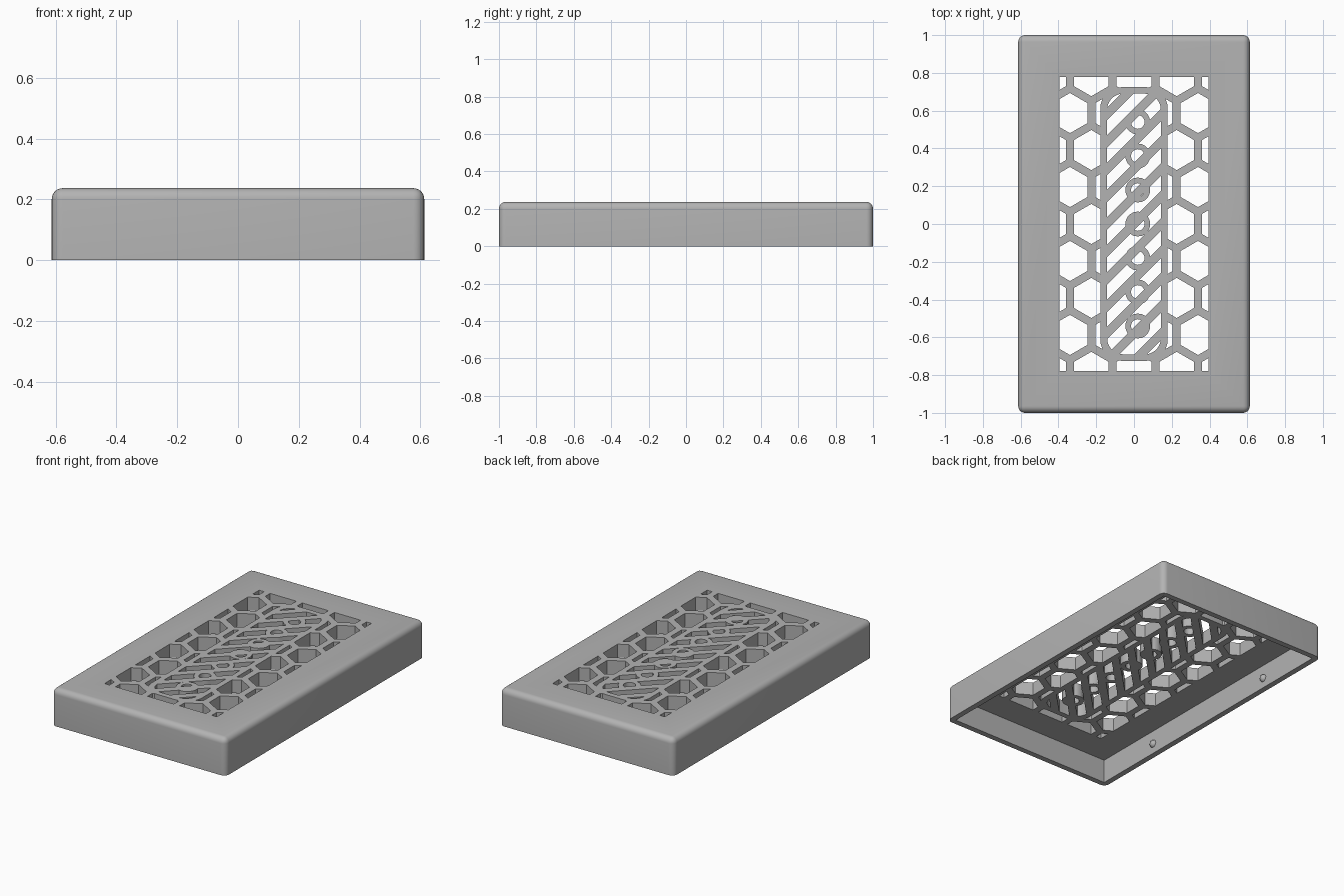
import bpy, bmesh, math
from mathutils import Matrix, Vector

if "Cube" in bpy.data.objects:
    bpy.data.objects.remove(bpy.data.objects["Cube"], do_unlink=True)

W, L, H = 1.226, 2.0, 0.237        # outer size
WALL, CEILING = 0.036, 0.152       # wall thickness, underside of the top plate
OPEN_X, OPEN_Y = 0.395, 0.777      # half size of the vent
PITCH, BAR = 0.226, 0.042          # honeycomb pitch and bar width

grey = bpy.data.materials.new("plain grey")
grey.use_nodes = True
colour = (0.45, 0.45, 0.45, 1)
grey.diffuse_color = colour
grey.node_tree.nodes["Principled BSDF"].inputs["Base Color"].default_value = colour


def to_object(name, bm):
    bmesh.ops.recalc_face_normals(bm, faces=bm.faces)
    mesh = bpy.data.meshes.new(name)
    bm.to_mesh(mesh)
    bm.free()
    mesh.materials.append(grey)
    ob = bpy.data.objects.new(name, mesh)
    bpy.context.collection.objects.link(ob)
    return ob


def add_box(bm, size, centre, turn=0.0):
    m = (Matrix.Translation(centre) @ Matrix.Rotation(turn, 4, 'Z')
         @ Matrix.Diagonal((*size, 1)))
    return bmesh.ops.create_cube(bm, size=1, matrix=m)["verts"]


def box(name, size, centre):
    bm = bmesh.new()
    add_box(bm, size, centre)
    return to_object(name, bm)


def rounded_slab(name, half_x, half_y, radius, z0, z1):
    bm = bmesh.new()
    add_box(bm, (2 * half_x, 2 * half_y, z1 - z0), (0, 0, (z0 + z1) / 2))
    upright = [e for e in bm.edges
               if abs(e.verts[0].co.z - e.verts[1].co.z) > 0.01]
    bmesh.ops.bevel(bm, geom=upright, offset=radius, segments=8,
                    profile=0.5, affect='EDGES')
    return to_object(name, bm)


def combine(target, tool, operation='DIFFERENCE'):
    mod = target.modifiers.new("combine", 'BOOLEAN')
    mod.operation, mod.solver, mod.object = operation, 'EXACT', tool
    bpy.context.view_layer.objects.active = target
    bpy.ops.object.modifier_apply(modifier=mod.name)
    bpy.data.objects.remove(tool, do_unlink=True)


# Outer case: rounded uprights and top rim, hollow from below
bm = bmesh.new()
add_box(bm, (W, L, H), (0, 0, H / 2))
rim = [e for e in bm.edges if max(v.co.z for v in e.verts) > H / 2]
bmesh.ops.bevel(bm, geom=rim, offset=0.036, segments=6, profile=0.5,
                affect='EDGES')
cover = to_object("vented_cover", bm)
combine(cover, box("cavity", (W - 2 * WALL, L - 2 * WALL, CEILING * 2), (0, 0, 0)))

# Honeycomb holes, trimmed to the vent and kept clear of the central frame
bm = bmesh.new()
row_step = PITCH * math.sqrt(3) / 2
for row in range(-4, 5):
    for col in range(-3, 4):
        x = (col + 0.5 * (row % 2)) * PITCH
        bmesh.ops.create_cone(
            bm, cap_ends=True, segments=6, depth=0.3,
            radius1=(PITCH - BAR) / math.sqrt(3),
            radius2=(PITCH - BAR) / math.sqrt(3),
            matrix=Matrix.Translation((x, row * row_step, 0.2)))
# Stand each hexagon on a point
first = bm.verts[:][0:6] if bm.verts else []
to_point = min((abs(v.co.x - w.co.x) for v in first for w in first if v != w
                and abs(v.co.y - w.co.y) < 1e-4 and abs(v.co.z - w.co.z) > 0.1),
               default=0)
honeycomb = to_object("honeycomb_holes", bm)
combine(honeycomb, box("vent_limit", (2 * OPEN_X, 2 * OPEN_Y, 0.5), (0, 0, 0.2)),
        'INTERSECT')
combine(honeycomb, rounded_slab("frame_outside", 0.178, 0.724, 0.11, -0.1, 0.5))
combine(cover, honeycomb)

# Slots in the central frame, leaving diagonal slats and a row of rings
slots = rounded_slab("slots", 0.142, 0.69, 0.085, 0.05, 0.35)
bm = bmesh.new()
for i in range(-6, 7):
    add_box(bm, (1.0, 0.047, 0.5), (0, i * 0.145, 0.2), math.radians(45))
combine(slots, to_object("slats", bm))
bm = bmesh.new()
for i in range(-3, 4):
    outer, inner = [
        [[bm.verts.new((0.02 + r * math.cos(a), i * 0.18 + r * math.sin(a), z))
          for a in (math.tau * k / 20 for k in range(20))] for z in (0, 0.4)]
        for r in (0.066, 0.036)]
    loops = [outer[0], outer[1], inner[1], inner[0]]
    for a, b in zip(loops, loops[1:] + loops[:1]):
        for k in range(20):
            n = (k + 1) % 20
            bm.faces.new((a[k], a[n], b[n], b[k]))
combine(slots, to_object("rings", bm))
combine(cover, slots)

# Small snap bumps on the inside of the long walls
bm = bmesh.new()
for side in (-1, 1):
    for y in (-0.51, 0.51):
        bmesh.ops.create_uvsphere(
            bm, u_segments=16, v_segments=10, radius=0.025,
            matrix=Matrix.Translation((side * (W / 2 - WALL + 0.005), y, 0.065)))
combine(cover, to_object("snap_bumps", bm), 'UNION')

bpy.ops.object.select_all(action='DESELECT')
cover.select_set(True)
bpy.context.view_layer.objects.active = cover
bpy.ops.object.shade_smooth_by_angle(angle=math.radians(30))
